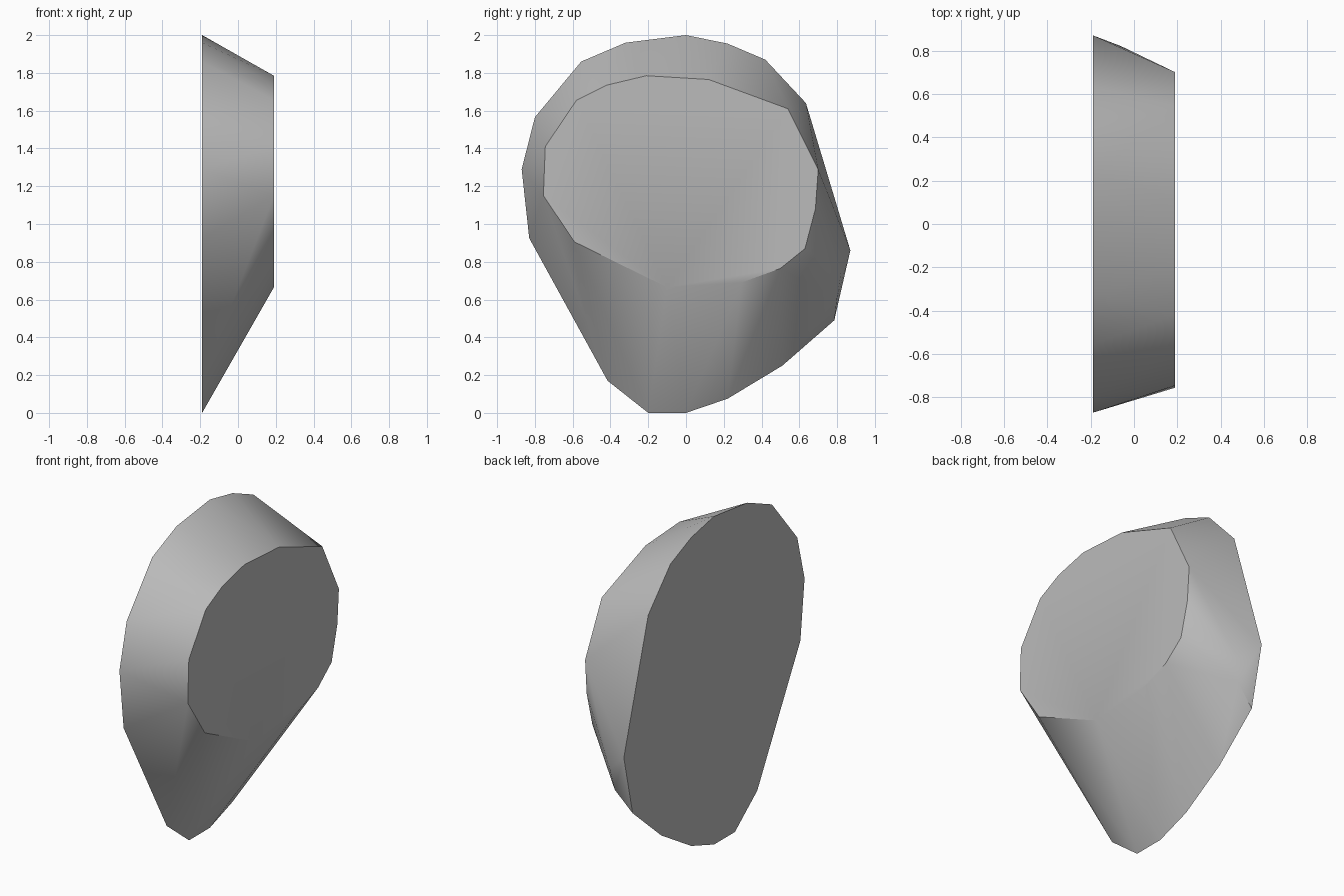
import bpy, bmesh, math

cube = bpy.data.objects.get("Cube")
if cube:
    bpy.data.objects.remove(cube, do_unlink=True)

# Flat stone colour
grey = bpy.data.materials.new("stone_grey")
grey.use_nodes = True
colour = (0.5, 0.5, 0.5, 1)
grey.diffuse_color = colour
grey.node_tree.nodes["Principled BSDF"].inputs["Base Color"].default_value = colour

half = 0.19

# Wide face outline (y, z)
wide = [(0, 2), (.22, 1.955), (.42, 1.87), (.635, 1.64), (.87, .86), (.785, .49),
        (.51, .25), (.22, .075), (0, 0), (-.2, 0), (-.415, .17), (-.83, .925),
        (-.87, 1.29), (-.8, 1.565), (-.555, 1.86), (-.32, 1.96)]

# Narrow face outline (y, z)
narrow = [(-.21, 1.785), (.12, 1.765), (.54, 1.61), (.7, 1.29), (.685, 1.08),
          (.63, .87), (.5, .765), (.295, .69), (-.1, .665), (-.59, .905),
          (-.755, 1.15), (-.745, 1.41), (-.58, 1.655), (-.42, 1.735)]

# Slight bulge on the rear rim
bulge = [(-.06, .82, .74), (-.08, .8, .61)]

points = [(-half, y, z) for y, z in wide] + [(half, y, z) for y, z in narrow] + bulge

# Chipped stone slab: the tight skin around both outlines
bm = bmesh.new()
for p in points:
    bm.verts.new(p)
hull = bmesh.ops.convex_hull(bm, input=bm.verts[:])
spare = [v for v in bm.verts if not v.link_faces]
bmesh.ops.delete(bm, geom=spare, context='VERTS')
bmesh.ops.dissolve_limit(bm, angle_limit=math.radians(0.5),
                         verts=bm.verts[:], edges=bm.edges[:])
bmesh.ops.recalc_face_normals(bm, faces=bm.faces[:])

mesh = bpy.data.meshes.new("stone_slab")
bm.to_mesh(mesh)
bm.free()
mesh.materials.append(grey)
slab = bpy.data.objects.new("stone_slab", mesh)
bpy.context.collection.objects.link(slab)

# Soft rim, crisp face borders
bpy.ops.object.select_all(action='DESELECT')
slab.select_set(True)
bpy.context.view_layer.objects.active = slab
bpy.ops.object.shade_smooth_by_angle(angle=math.radians(30))
